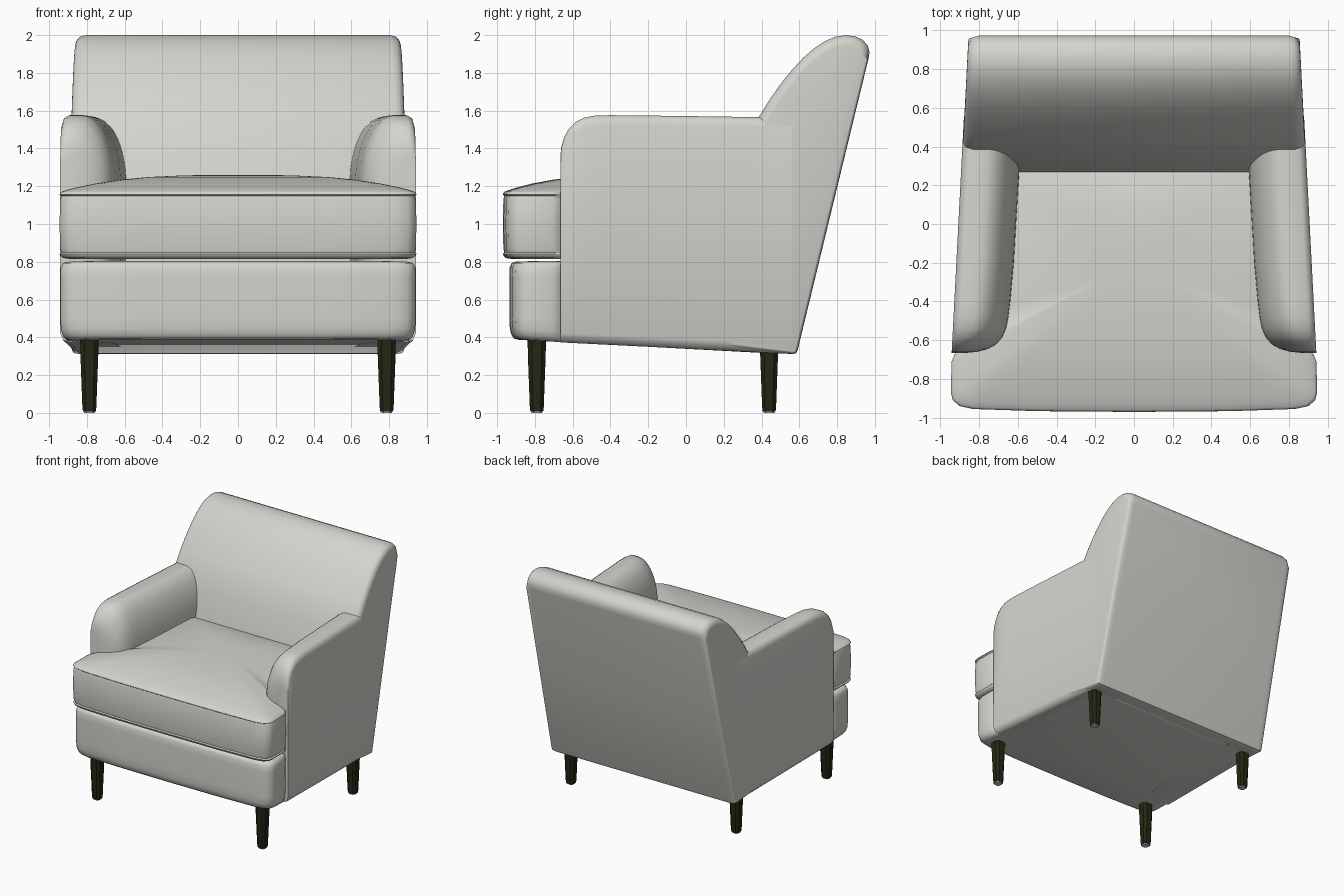
import bpy, bmesh, math
from mathutils import Vector

cube = bpy.data.objects.get("Cube")
if cube:
    bpy.data.objects.remove(cube, do_unlink=True)


def material(name, rgb):
    m = bpy.data.materials.new(name)
    m.use_nodes = True
    m.diffuse_color = (*rgb, 1)
    bsdf = m.node_tree.nodes["Principled BSDF"]
    bsdf.inputs["Base Color"].default_value = (*rgb, 1)
    bsdf.inputs["Roughness"].default_value = 0.8
    return m


fabric = material("light grey fabric", (0.66, 0.66, 0.62))
wood = material("dark wood", (0.02, 0.019, 0.007))
glide = material("pale glide", (0.6, 0.6, 0.57))


def loft(name, rings, mat, angle=40, mirror=""):
    """Skin a list of equal-length point rings and cap both ends."""
    bm = bmesh.new()
    loops = [[bm.verts.new(p) for p in ring] for ring in rings]
    n = len(loops[0])
    for a, b in zip(loops, loops[1:]):
        for i in range(n):
            j = (i + 1) % n
            bm.faces.new((a[i], a[j], b[j], b[i]))
    bm.faces.new(loops[0])
    bm.faces.new(loops[-1])
    bmesh.ops.recalc_face_normals(bm, faces=bm.faces)
    mesh = bpy.data.meshes.new(name)
    bm.to_mesh(mesh)
    bm.free()
    mesh.materials.append(mat)
    ob = bpy.data.objects.new(name, mesh)
    bpy.context.collection.objects.link(ob)
    bpy.ops.object.select_all(action="DESELECT")
    ob.select_set(True)
    bpy.context.view_layer.objects.active = ob
    bpy.ops.object.shade_smooth_by_angle(angle=math.radians(angle))
    if mirror:
        mod = ob.modifiers.new("Mirror", "MIRROR")
        mod.use_axis = ["X" in mirror, False, False]
    return ob


def side_x(y):
    """Outer half width of the chair, narrowing to the rear."""
    return 0.94 - 0.052 * (y + 0.64)


def floor_z(y):
    """Sloping underside."""
    return 0.385 - 0.05 * (y + 0.9)


def both_sides(half):
    return half + [(-x, y) for x, y in reversed(half) if x > 0]


# Seat cushion: wide in front of the arms, domed on top, with piped edges
front_edge = [(0, -0.97), (0.5, -0.966), (0.83, -0.955), (0.9, -0.94), (0.935, -0.91),
              (0.945, -0.87), (0.942, -0.71), (0.925, -0.67), (0.88, -0.64)]
outline = both_sides(front_edge + [(0.85, -0.5), (0.82, 0.36), (0, 0.36)])
center_y = -0.2


def scaled(s, z):
    return [(x * s, center_y + (y - center_y) * s, z) for x, y in outline]


edge = [(0.94, 0.815), (0.98, 0.82), (0.996, 0.833), (1, 0.842), (0.99, 0.85), (0.996, 0.87),
        (1, 1.0), (0.996, 1.13), (0.99, 1.148), (1, 1.155), (0.997, 1.165), (0.985, 1.172)]
dome = [(r, 1.17 + 0.09 * (1 - r ** 3)) for r in (0.95, 0.9, 0.8, 0.65, 0.5, 0.3, 0.1)]
loft("seat_cushion", [scaled(s, z) for s, z in edge + dome], fabric, 50)

# Seat base: front rail with rounded edges and sloping underside
base_half = [(x * 0.995, y + 0.035 if y < -0.8 else y) for x, y in front_edge]
base_outline = both_sides(base_half + [(0.88, -0.5), (0.83, 0.5), (0, 0.5)])


def base_ring(s, h, sloped):
    return [(x * s, center_y + (y - center_y) * s, h + (floor_z(y) if sloped else 0))
            for x, y in base_outline]


loft("seat_base", [base_ring(*r) for r in (
    (0.93, 0.0, True), (0.965, 0.006, True), (0.985, 0.025, True), (0.997, 0.06, True),
    (1, 0.12, True), (1, 0.72, False), (0.998, 0.77, False), (0.985, 0.793, False),
    (0.96, 0.8, False), (0.8, 0.805, False))], fabric, 50)


# Arms: flat outside, rolled over the top and inside, rounded at the front
def arm_ring(y, top, inner):
    x, b = side_x(y), floor_z(y)
    flat = min(x - 0.05, inner + 0.18)
    ring = [(x - 0.05, b), (x - 0.015, b + 0.012), (x, b + 0.05), (x, top - 0.05),
            (x - 0.01, top - 0.015), (x - 0.035, top)]
    for i in range(13):
        a = math.radians(90 * i / 12)
        ring.append((flat - (flat - inner) * math.sin(a), 1.2 + (top - 1.2) * math.cos(a)))
    ring += [(inner, 0.6), (inner, b)]
    return [(px, y, pz) for px, pz in ring]


arm_stations = [(-0.665, 1.36, 0.86), (-0.66, 1.41, 0.81), (-0.645, 1.46, 0.755),
                (-0.62, 1.505, 0.71), (-0.585, 1.54, 0.68), (-0.54, 1.563, 0.66),
                (-0.48, 1.574, 0.648), (-0.4, 1.576, 0.638), (-0.2, 1.574, 0.62),
                (0.1, 1.57, 0.602), (0.36, 1.566, 0.587), (0.56, 1.563, 0.58)]
loft("arm", [arm_ring(*s) for s in arm_stations], fabric, 50, mirror="X")

# Backrest: leaning slab with a rolled top and softened ends
profile = [(0.2, 0.345), (0.565, 0.311), (0.583, 0.316), (0.592, 0.335), (0.78, 1.11),
           (0.965, 1.87), (0.972, 1.91), (0.962, 1.945), (0.935, 1.975), (0.895, 1.994),
           (0.845, 2.0), (0.79, 1.991), (0.735, 1.968), (0.68, 1.932), (0.62, 1.88),
           (0.56, 1.815), (0.5, 1.74), (0.44, 1.655), (0.385, 1.565), (0.33, 1.42),
           (0.28, 1.25), (0.22, 1.0)]


def back_ring(side, gap, inset):
    ring = []
    for i, (y, z) in enumerate(profile):
        before, after = profile[i - 1], profile[(i + 1) % len(profile)]
        tangent = Vector((after[0] - before[0], after[1] - before[1])).normalized()
        rear = z < 1.88 and y > 0.5 and i < 6
        d = inset * (0.25 if rear else 1)
        py, pz = y - tangent.y * d, z + tangent.x * d
        ring.append((side * (side_x(py) - gap), py, pz))
    return ring


ends = [(0.002, 0.055), (0.004, 0.04), (0.012, 0.022), (0.028, 0.008), (0.055, 0)]
loft("backrest", [back_ring(-1, *e) for e in ends]
     + [back_ring(1, *e) for e in reversed(ends)], fabric, 45)


# Legs: tapered square posts with chamfered corners, and small glides
def leg_ring(cy, half, z):
    c = half * 0.55
    corners = [(half, -c), (half, c), (c, half), (-c, half),
               (-half, c), (-half, -c), (-c, -half), (c, -half)]
    return [(0.787 + x, cy + y, z) for x, y in corners]


for label, cy, top in (("front", -0.79, 0.41), ("rear", 0.44, 0.35)):
    loft(label + "_leg", [leg_ring(cy, 0.034, 0.008), leg_ring(cy, 0.037, 0.03),
                          leg_ring(cy, 0.047, 0.3), leg_ring(cy, 0.049, top)],
         wood, 25, mirror="X")
    loft(label + "_glide", [leg_ring(cy, 0.028, 0), leg_ring(cy, 0.03, 0.012)],
         glide, 25, mirror="X")
